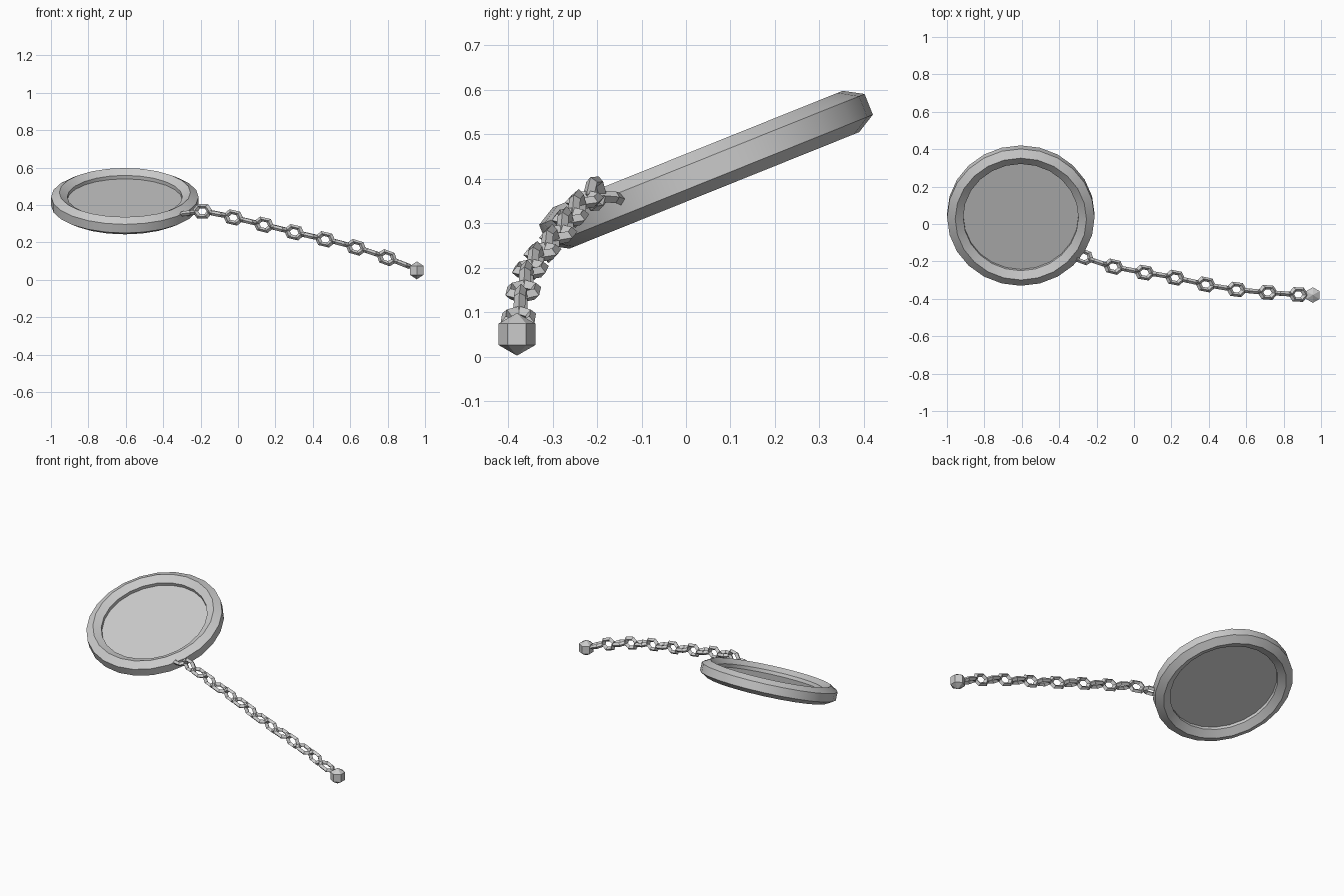
import bpy, bmesh, math
from mathutils import Matrix, Vector

if "Cube" in bpy.data.objects:
    bpy.data.objects.remove(bpy.data.objects["Cube"])

metal = bpy.data.materials.new("silver grey")
metal.diffuse_color = (0.6, 0.6, 0.6, 1)
metal.use_nodes = True
metal.node_tree.nodes["Principled BSDF"].inputs["Base Color"].default_value = metal.diffuse_color


def finish(name, bm, matrix=Matrix(), smooth=False):
    """Turn a bmesh into a named object with the shared material."""
    bmesh.ops.recalc_face_normals(bm, faces=bm.faces)
    mesh = bpy.data.meshes.new(name)
    bm.to_mesh(mesh)
    bm.free()
    mesh.materials.append(metal)
    ob = bpy.data.objects.new(name, mesh)
    ob.matrix_world = matrix
    bpy.context.collection.objects.link(ob)
    if smooth:
        bpy.ops.object.select_all(action='DESELECT')
        bpy.context.view_layer.objects.active = ob
        ob.select_set(True)
        bpy.ops.object.shade_smooth_by_angle(angle=math.radians(30))
    return ob


def torus(major, minor, n_major, n_minor, twist):
    """Low-poly torus in the xy plane."""
    bm = bmesh.new()
    rings = []
    for i in range(n_major):
        a = math.tau * i / n_major
        ring = []
        for j in range(n_minor):
            b = twist + math.tau * j / n_minor
            r = major + minor * math.cos(b)
            ring.append(bm.verts.new((r * math.cos(a), r * math.sin(a), minor * math.sin(b))))
        rings.append(ring)
    for i in range(n_major):
        p, q = rings[i], rings[(i + 1) % n_major]
        for j in range(n_minor):
            k = (j + 1) % n_minor
            bm.faces.new((p[j], q[j], q[k], p[k]))
    return bm


# Tilted round frame with a hexagonal section
tilt = Matrix.Translation((-0.605, 0.045, 0.42)) @ Matrix.Rotation(math.radians(21.9), 4, 'X')
finish("round_frame", torus(0.351, 0.05, 24, 6, math.radians(30)), tilt, smooth=True)

# Thin lens filling the frame
bm = bmesh.new()
bmesh.ops.create_cone(bm, cap_ends=True, segments=24, radius1=0.31, radius2=0.31, depth=0.01)
finish("lens", bm, tilt, smooth=True)

# Chain: link centres from the frame to the end bead
path = [Vector(p) for p in (
    (-.27, -.175, .355), (-.19, -.205, .366), (-.11, -.228, .352), (-.025, -.245, .333),
    (.056, -.26, .313), (.138, -.272, .294), (.219, -.287, .274), (.301, -.305, .254),
    (.383, -.323, .235), (.466, -.338, .216), (.548, -.35, .196), (.631, -.359, .173),
    (.714, -.366, .147), (.796, -.372, .118), (.878, -.377, .086))]
for i, p in enumerate(path):
    x = (path[min(i + 1, len(path) - 1)] - path[max(i - 1, 0)]).normalized()
    y = Vector((0, 0, 1)).cross(x).normalized()
    frame = Matrix((x, y, x.cross(y))).transposed().to_4x4()
    # every other link stands on edge
    turn = Matrix.Rotation(math.pi / 2 * (i % 2), 4, 'X')
    bm = torus(0.031, 0.013, 6, 4, 0)
    bmesh.ops.scale(bm, vec=(1.36, 1, 1), verts=bm.verts)
    finish(f"chain_link_{i + 1}", bm, Matrix.Translation(p) @ frame @ turn)

# Faceted end bead
bm = bmesh.new()
bmesh.ops.create_uvsphere(bm, u_segments=6, v_segments=3, radius=0.048)
finish("end_bead", bm, Matrix.Translation((0.956, -0.38, 0.05)))
